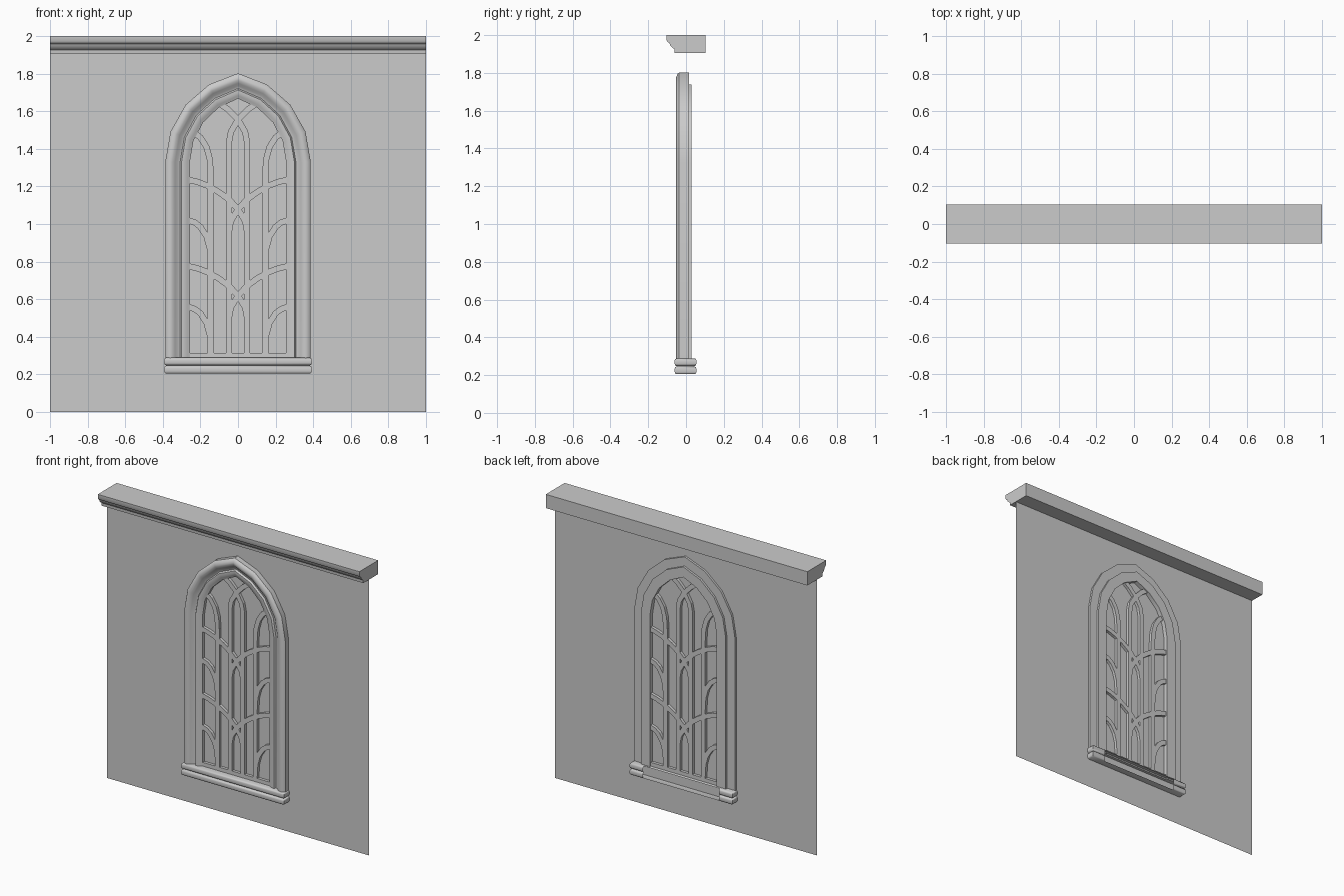
import bpy, bmesh, math
from mathutils import Vector

if "Cube" in bpy.data.objects:
    bpy.data.objects.remove(bpy.data.objects["Cube"])


def make(name, verts, faces, smooth=None):
    me = bpy.data.meshes.new(name)
    me.from_pydata(verts, [], faces)
    bm = bmesh.new()
    bm.from_mesh(me)
    bmesh.ops.recalc_face_normals(bm, faces=bm.faces)
    bm.to_mesh(me)
    bm.free()
    ob = bpy.data.objects.new(name, me)
    bpy.context.collection.objects.link(ob)
    if smooth:
        bpy.ops.object.select_all(action='DESELECT')
        ob.select_set(True)
        bpy.context.view_layer.objects.active = ob
        bpy.ops.object.shade_smooth_by_angle(angle=math.radians(smooth))
    return ob


def grid_faces(rows, n, closed=True):
    return [(i * n + j, i * n + (j + 1) % n, (i + 1) * n + (j + 1) % n, (i + 1) * n + j)
            for i in range(rows - 1) for j in range(n if closed else n - 1)]


# Wall and window pane: one thin sheet
make("wall", [(-1, 0, 0), (1, 0, 0), (1, 0, 1.91), (-1, 0, 1.91)], [(0, 1, 2, 3)])

# Cornice: moulded profile extruded along x
prof = [(-.103, 2), (-.103, 1.972), (-.097, 1.963), (-.088, 1.958), (-.083, 1.945),
        (-.072, 1.933), (-.062, 1.926), (-.06, 1.905), (.103, 1.905), (.103, 2)]
n = len(prof)
make("cornice", [(x, y, z) for x in (-1, 1) for y, z in prof],
     grid_faces(2, n) + [tuple(range(n)), tuple(range(n, 2 * n))], 35)

# Pointed arch frame: section (half width, y) swept along the arch
SPRING, C = 1.33, 0.094


def arch(r):
    R = r + C
    end = math.acos(C / R)
    half = [(r, 0.28)] + [(R * math.cos(end * i / 4) - C, SPRING + R * math.sin(end * i / 4))
                          for i in range(5)]
    return half + [(-x, z) for x, z in half[-2::-1]]


section = [(.387, .015), (.387, -.036), (.38, -.045), (.362, -.052), (.35, -.05), (.335, -.042),
           (.322, -.028), (.308, -.024), (.3, -.036), (.285, -.036), (.27, -.028),
           (.256, -.022), (.256, .03), (.325, .03), (.325, .015)]
paths = [arch(r) for r, y in section]
n, rows = len(section), len(paths[0])
verts = [(paths[j][i][0], section[j][1], paths[j][i][1]) for i in range(rows) for j in range(n)]
make("arch_frame", verts, grid_faces(rows, n) +
     [tuple(range(n)), tuple(range((rows - 1) * n, rows * n))], 32)

# Sill: two rounded courses, open in the middle of the back
levels = [(.205, .008), (.21, .002), (.218, 0), (.234, 0), (.242, .003), (.247, .012),
          (.252, .003), (.26, 0), (.278, 0), (.285, .003), (.289, .01)]
verts = []
for z, d in levels:
    x, f, b = .393 - d, -.06 + d, .055 - d
    verts += [(-.29, b, z), (-x, b, z), (-x, f, z), (x, f, z), (x, b, z), (.29, b, z)]
k = len(verts)
make("sill", verts, grid_faces(len(levels), 6, False) +
     [tuple(range(6)), tuple(range(k - 6, k))], 50)

# Tracery: flat bars following a line in the window plane, always mirrored
W, D = 0.032, 0.02


def bar(name, pts):
    pts = [Vector(p) for p in pts]
    sides = []
    for i, p in enumerate(pts):
        t = (pts[min(i + 1, len(pts) - 1)] - pts[max(i - 1, 0)]).normalized()
        off = Vector((-t.y, t.x)) * W / 2
        sides.append((p + off, p - off))
    for s, tag in ((1, "left"), (-1, "right")):
        verts = []
        for a, b in sides:
            verts += [(s * a.x, -D, a.y), (s * b.x, -D, b.y), (s * b.x, D, b.y), (s * a.x, D, a.y)]
        m = len(verts)
        make(f"{name}_{tag}", verts, grid_faces(len(pts), 4) +
             [(0, 1, 2, 3), (m - 4, m - 3, m - 2, m - 1)])


bar("inner_mullion", [(-.048, .28), (-.048, 1.44)])
bar("outer_mullion", [(-.145, .28), (-.145, 1.27)])
sweep = [(-.048, .96), (-.038, 1.015), (0, 1.08), (.05, 1.132), (.105, 1.172),
         (.165, 1.205), (.215, 1.224), (.262, 1.235)]
leaf = [(-.145, .79), (-.15, .87), (-.168, .935), (-.2, .985), (-.23, 1.008), (-.262, 1.018)]
for i, dz in enumerate((-.46, 0, .475)):
    arc = sweep if i < 2 else sweep[:5]
    bar(f"crossing_bar_{i}", [(x, z + dz) for x, z in arc])
    bar(f"side_arc_{i}", [(x, z + dz) for x, z in leaf])

# Bottom rail of the window
x = .27
make("bottom_rail", [(sx * x, y, z) for z in (.28, .315) for sx, y in
                     ((-1, -D), (1, -D), (1, D), (-1, D))],
     grid_faces(2, 4) + [(0, 1, 2, 3), (4, 5, 6, 7)])
